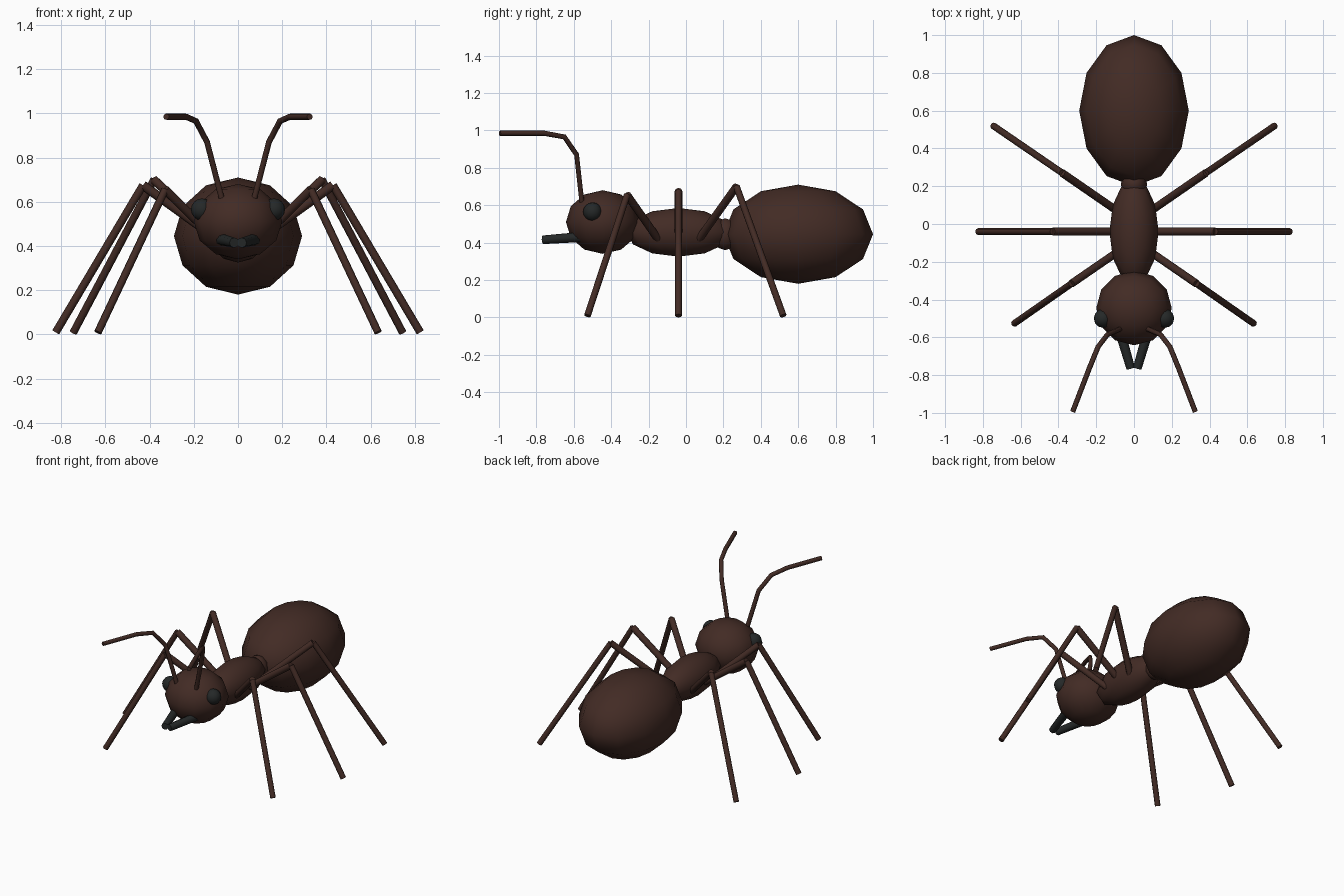
import bpy
from mathutils import Vector

if "Cube" in bpy.data.objects:
    bpy.data.objects.remove(bpy.data.objects["Cube"])


def material(name, rgb):
    m = bpy.data.materials.new(name)
    m.diffuse_color = (*rgb, 1)
    m.use_nodes = True
    m.node_tree.nodes["Principled BSDF"].inputs["Base Color"].default_value = m.diffuse_color
    return m


BROWN = material("brown", (0.055, 0.024, 0.018))
BLACK = material("black", (0.018, 0.021, 0.021))


def ball(name, loc, radii, mat=BROWN, segments=12, rings=6):
    bpy.ops.mesh.primitive_uv_sphere_add(segments=segments, ring_count=rings, location=loc)
    o = bpy.context.object
    o.name = name
    o.scale = radii
    o.data.materials.append(mat)
    bpy.ops.object.shade_smooth()
    return o


def rod(name, a, b, r1, r2, mat=BROWN, sides=8):
    a, b = Vector(a), Vector(b)
    d = b - a
    bpy.ops.mesh.primitive_cone_add(vertices=sides, radius1=r1, radius2=r2,
                                    depth=d.length, location=(a + b) / 2)
    o = bpy.context.object
    o.name = name
    o.rotation_euler = d.to_track_quat('Z', 'Y').to_euler()
    o.data.materials.append(mat)
    bpy.ops.object.shade_smooth_by_angle(angle=0.9)
    return o


def tube(name, points, radius, mat=BROWN):
    c = bpy.data.curves.new(name, 'CURVE')
    c.dimensions = '3D'
    c.bevel_depth = radius
    c.bevel_resolution = 2
    c.use_fill_caps = True
    s = c.splines.new('POLY')
    s.points.add(len(points) - 1)
    for p, co in zip(s.points, points):
        p.co = (*co, 1)
    o = bpy.data.objects.new(name, c)
    bpy.context.collection.objects.link(o)
    c.materials.append(mat)
    return o


# Body
ball("abdomen", (0, 0.60, 0.445), (0.29, 0.40, 0.265))
ball("waist", (0, 0.21, 0.445), (0.07, 0.07, 0.085))
ball("thorax", (0, -0.04, 0.455), (0.13, 0.28, 0.13))
ball("head", (0, -0.445, 0.51), (0.20, 0.197, 0.17))

# Legs: hip, knee, foot on the +x side
LEGS = {
    "front": ((0.09, -0.15, 0.42), (0.33, -0.315, 0.655), (0.634, -0.527, 0.009)),
    "middle": ((0.09, -0.04, 0.43), (0.43, -0.04, 0.675), (0.825, -0.04, 0.009)),
    "back": ((0.09, 0.07, 0.42), (0.38, 0.27, 0.70), (0.745, 0.52, 0.009)),
}
ANTENNA = [(0.07, -0.555, 0.60), (0.14, -0.585, 0.87), (0.19, -0.65, 0.965),
           (0.235, -0.76, 0.985), (0.325, -0.995, 0.985)]

for side, sx in (("left", 1), ("right", -1)):
    def flip(p):
        return (p[0] * sx, p[1], p[2])

    for name, (hip, knee, foot) in LEGS.items():
        rod(f"{name}_{side}_upper_leg", flip(hip), flip(knee), 0.021, 0.021)
        rod(f"{name}_{side}_lower_leg", flip(knee), flip(foot), 0.018, 0.018)

    # Head details
    ball(f"{side}_eye", flip((0.163, -0.50, 0.565)), (0.05, 0.05, 0.05), BLACK, 12, 8)
    rod(f"{side}_mandible", flip((0.077, -0.56, 0.43)), flip((0.017, -0.765, 0.415)),
        0.027, 0.023, BLACK)
    tube(f"{side}_antenna", [flip(p) for p in ANTENNA], 0.014)
